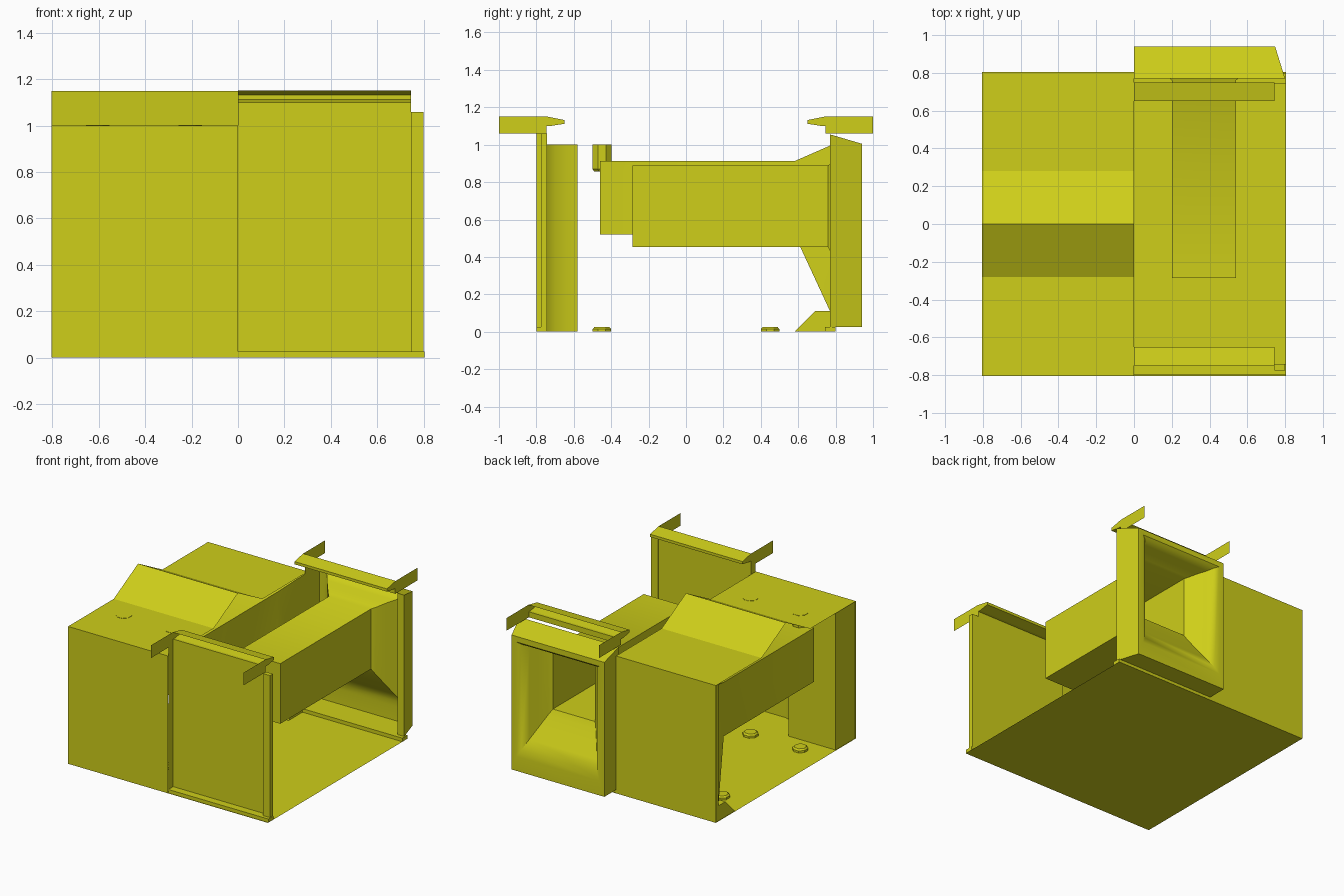
import bpy, math

if "Cube" in bpy.data.objects:
    bpy.data.objects.remove(bpy.data.objects["Cube"])

mat = bpy.data.materials.new("yellow_paint")
mat.diffuse_color = (0.62, 0.62, 0.01, 1)
mat.use_nodes = True
mat.node_tree.nodes["Principled BSDF"].inputs["Base Color"].default_value = mat.diffuse_color


def make(name, verts, faces, smooth=None):
    me = bpy.data.meshes.new(name)
    me.from_pydata(verts, [], faces)
    me.update()
    me.materials.append(mat)
    ob = bpy.data.objects.new(name, me)
    bpy.context.collection.objects.link(ob)
    if smooth:
        bpy.ops.object.select_all(action='DESELECT')
        ob.select_set(True)
        bpy.context.view_layer.objects.active = ob
        bpy.ops.object.shade_smooth_by_angle(angle=math.radians(smooth))
    return ob


def sheet_x(name, profile, x0, x1):
    """Open (y, z) profile swept along x."""
    n = len(profile)
    v = [(x, y, z) for x in (x0, x1) for y, z in profile]
    return make(name, v, [(i, n + i, n + i + 1, i + 1) for i in range(n - 1)])


def sheet_z(name, plan, z0, z1, smooth=None):
    """Open (x, y) plan line raised along z."""
    n = len(plan)
    v = [(x, y, z) for z in (z0, z1) for x, y in plan]
    return make(name, v, [(i, i + 1, n + i + 1, n + i) for i in range(n - 1)], smooth)


def prism_x(name, profile, x0, x1):
    """Closed solid with a (y, z) profile."""
    n = len(profile)
    v = [(x, y, z) for x in (x0, x1) for y, z in profile]
    f = [(i, (i + 1) % n, n + (i + 1) % n, n + i) for i in range(n)]
    return make(name, v, f + [tuple(range(n))[::-1], tuple(range(n, 2 * n))])


def box(name, x0, x1, y0, y1, z0, z1):
    return prism_x(name, [(y0, z0), (y1, z0), (y1, z1), (y0, z1)], x0, x1)


def duct(name, rings):
    """Rectangular rings (y, x0, x1, z0, z1), open at the back, capped in front."""
    v, f = [], []
    for y, x0, x1, z0, z1 in rings:
        v += [(x0, y, z0), (x1, y, z0), (x1, y, z1), (x0, y, z1)]
    for r in range(len(rings) - 1):
        for i in range(4):
            a, b, j = r * 4, r * 4 + 4, (i + 1) % 4
            f.append((a + i, a + j, b + j, b + i))
    k = len(v) - 4
    return make(name, v, f + [(k, k + 1, k + 2, k + 3)], 35)


def bolt(name, x, y, levels):
    """Eight-sided stud through (z, radius) levels."""
    n = 8
    v = [(x + r * math.cos((i + .5) * math.tau / n), y + r * math.sin((i + .5) * math.tau / n), z)
         for z, r in levels for i in range(n)]
    f = [(k * n + i, k * n + (i + 1) % n, (k + 1) * n + (i + 1) % n, (k + 1) * n + i)
         for k in range(len(levels) - 1) for i in range(n)]
    m = len(v)
    return make(name, v, f + [tuple(range(n))[::-1], tuple(range(m - n, m))])


# floor and shell of the covered half
sheet_x("floor", [(-.805, 0), (.805, 0)], -.805, .805)
sheet_x("roof_shell", [(-.805, 0), (-.805, 1), (-.28, 1), (0, 1.15), (.28, 1), (.805, 1), (.805, 0)],
        -.805, 0)

# thick front pillar curving back into the wall
sheet_z("front_pillar", [(-.8, -.8), (-.8, -.58), (-.42, -.58), (-.41, -.64), (-.39, -.7),
                         (-.36, -.75), (-.31, -.785), (-.25, -.8)], 0, 1, 30)
prism_x("back_foot", [(.58, 0), (.8, 0), (.8, .11), (.69, .11)], -.8, 0)

# duct of the covered half, flaring into the back wall
duct("covered_duct", [(.8, -.8, 0, .06, 1.0), (.77, -.8, 0, .11, .995),
                      (.58, -.71, -.09, .52, .912), (-.46, -.71, -.09, .52, .912)])

# studs on floor and ceiling
for x in (-.605, -.205):
    for y in (-.45, .45):
        bolt("floor_bolt", x, y, [(0, .053), (.015, .053), (.026, .042)])
    bolt("ceiling_bolt", x, -.45, [(.858, .045), (.87, .055), (1.002, .055)])

# open half: front panel with rail, jamb and post
sheet_z("front_panel", [(0, -.745), (.745, -.745)], .026, 1.1)
box("front_rail", 0, .805, -.8, -.742, 0, .026)
sheet_z("front_jamb", [(0, -.8), (0, -.745)], 0, 1.06)
box("front_post", .745, .8, -.775, -.742, .026, 1.06)

# open half: back panel pressed inward into a long duct
duct("open_duct", [(.94, 0, .747, .026, 1.005), (.94, .04, .707, .13, .965),
                   (.925, .07, .68, .18, .95), (.88, .10, .645, .25, .935),
                   (.83, .14, .605, .33, .92), (.78, .18, .565, .41, .90),
                   (.76, .2, .54, .452, .89), (-.285, .2, .54, .452, .89)])
sheet_x("back_panel_top", [(.77, 1.055), (.94, 1.005)], 0, .747)
sheet_x("back_panel_bottom", [(.77, .026), (.94, .026)], 0, .747)
make("back_jamb", [(0, .77, .026), (0, .94, .026), (0, .94, 1.005), (0, .77, 1.055)], [(0, 1, 2, 3)])
box("back_rail", 0, .805, .742, .8, 0, .026)
plan = [(.747, .77), (.8, .77), (.747, .94)]
make("back_post", [(x, y, .026) for x, y in plan] +
     [(x, y, 1.055 if y < .8 else 1.005) for x, y in plan],
     [(0, 2, 1), (3, 4, 5), (0, 1, 4, 3), (1, 2, 5, 4), (2, 0, 3, 5)])

# lips and thin end flaps above both panels
lip = [(.745, 1.06), (.745, 1.1), (.725, 1.1), (.65, 1.112), (.65, 1.132), (.75, 1.152)]
for side, s in (("front", -1), ("back", 1)):
    sheet_x(side + "_lip", [(s * y, z) for y, z in lip], 0, .745)
    for x in (0, .745):
        make(side + "_flap", [(x, s * .745, 1.06), (x, s, 1.06), (x, s, 1.152), (x, s * .75, 1.152),
                              (x, s * .65, 1.132), (x, s * .65, 1.112), (x, s * .725, 1.1),
                              (x, s * .745, 1.1)], [tuple(range(8))])
